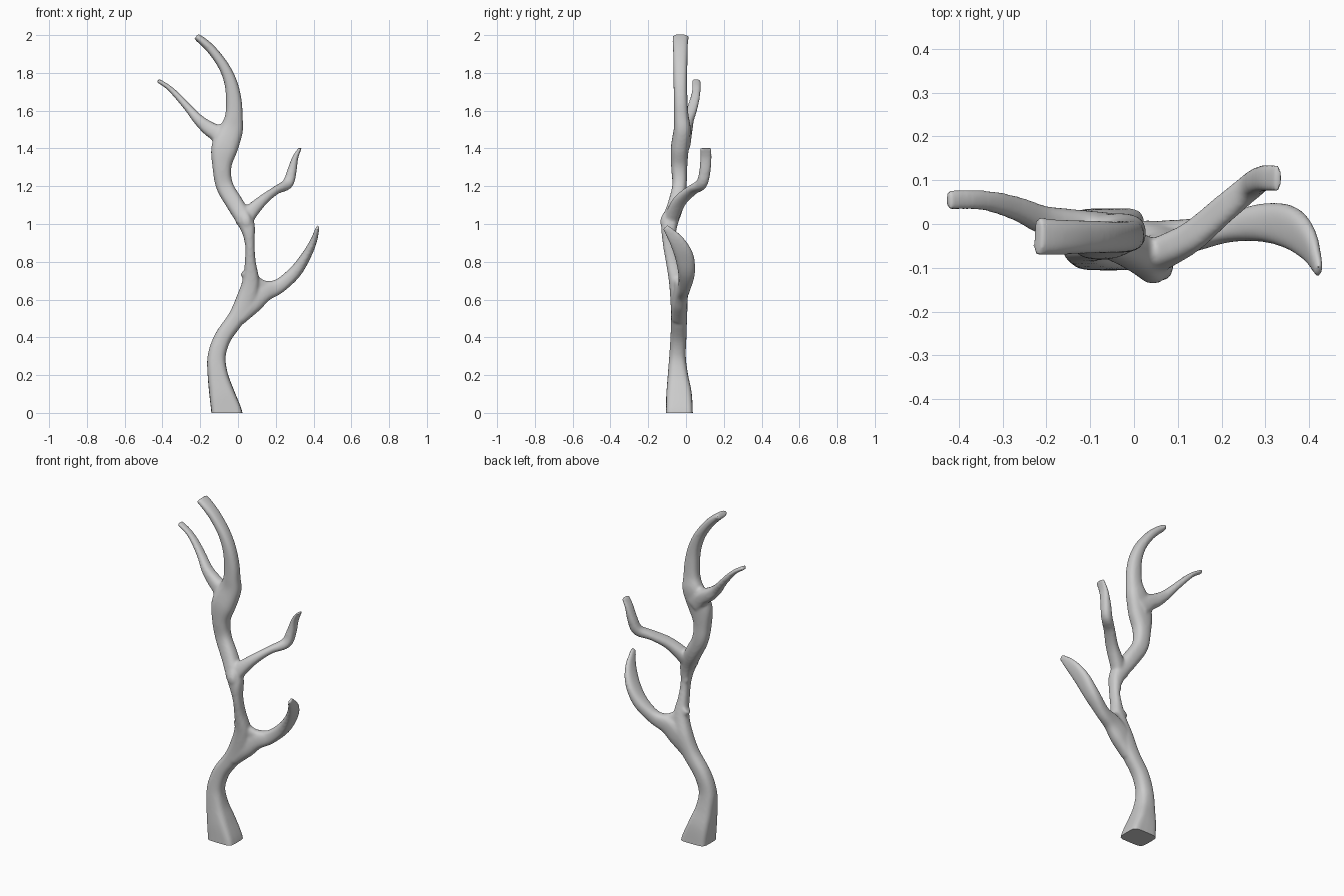
import bpy, bmesh, math
from mathutils import Vector

SIDES, STEPS = 20, 5


def spline(pts, i, t):
    # Catmull-Rom interpolation of (x, y, z, thickness, depth)
    n = len(pts) - 1
    a, b, c, d = (pts[min(max(i + k, 0), n)] for k in (-1, 0, 1, 2))
    return [0.5 * (2*q + (r-p)*t + (2*p - 5*q + 4*r - s)*t*t + (3*q - p - 3*r + s)*t**3)
            for p, q, r, s in zip(a, b, c, d)]


def power(v, e):
    return math.copysign(abs(v) ** e, v)


def limb(bm, pts, square=0.8):
    path = [spline(pts, i, k / STEPS) for i in range(len(pts) - 1) for k in range(STEPS)]
    path.append(list(pts[-1]))
    rings = []
    for i, p in enumerate(path):
        a, b = path[max(i-1, 0)], path[min(i+1, len(path)-1)]
        tan = (Vector(b[:3]) - Vector(a[:3])).normalized()
        side = Vector((0, 1, 0)).cross(tan).normalized()
        depth = tan.cross(side)
        # the foot is nearly square in section, the limbs are round
        e = square if p[2] > 0.3 else 0.35 + (square - 0.35) * max(p[2], 0) / 0.3
        ring = []
        for k in range(SIDES):
            w = 2 * math.pi * k / SIDES
            ring.append(bm.verts.new(Vector(p[:3]) + side * power(math.cos(w), e) * p[3] / 2
                                     + depth * power(math.sin(w), e) * p[4] / 2))
        rings.append(ring)
    for r, s in zip(rings, rings[1:]):
        for k in range(SIDES):
            j = (k + 1) % SIDES
            bm.faces.new((r[k], r[j], s[j], s[k]))
    bm.faces.new(rings[0][::-1])
    bm.faces.new(rings[-1])


bm = bmesh.new()
# trunk running up into the top branch
limb(bm, [(-.055, -.035, -.06, .175, .145), (-.06, -.035, 0, .163, .142),
          (-.085, -.037, .1, .135, .135), (-.107, -.043, .2, .108, .108),
          (-.113, -.045, .3, .096, .088),
          (-.08, -.04, .4, .09, .085), (-.01, -.037, .5, .092, .085),
          (.045, -.038, .6, .11, .09), (.068, -.052, .7, .088, .078),
          (.065, -.073, .8, .058, .067), (.062, -.09, .9, .05, .067),
          (.045, -.087, 1.0, .085, .085), (-.012, -.055, 1.1, .092, .085),
          (-.07, -.035, 1.2, .092, .076), (-.085, -.036, 1.3, .1, .085),
          (-.072, -.033, 1.4, .14, .095), (-.035, -.02, 1.5, .125, .09),
          (-.022, -.025, 1.57, .094, .078),
          (-.022, -.028, 1.65, .084, .073), (-.036, -.03, 1.74, .07, .072),
          (-.07, -.03, 1.825, .058, .074), (-.125, -.03, 1.905, .05, .078),
          (-.175, -.03, 1.957, .045, .083), (-.221, -.028, 1.993, .036, .088)])
# lower right branch, flaring out of the trunk
limb(bm, [(.0, -.042, .5, .085, .075), (.065, -.035, .585, .13, .085),
          (.135, -.025, .64, .11, .075), (.215, -.008, .67, .078, .068),
          (.3, .003, .743, .068, .09), (.36, -.01, .83, .052, .1),
          (.4, -.05, .91, .036, .08), (.423, -.11, .985, .018, .035)])
# middle right branch
limb(bm, [(.02, -.09, .99, .08, .07), (.06, -.068, 1.055, .08, .075),
          (.13, -.03, 1.125, .056, .072), (.2, .03, 1.178, .044, .067),
          (.262, .082, 1.213, .058, .06), (.285, .1, 1.28, .05, .06),
          (.303, .105, 1.35, .032, .062), (.33, .104, 1.404, .015, .068)])
# upper left branch, with a short level run out of the fork
limb(bm, [(-.05, -.02, 1.43, .13, .09), (-.11, -.01, 1.478, .09, .082),
          (-.16, 0, 1.51, .075, .072), (-.21, .01, 1.553, .057, .065),
          (-.26, .032, 1.61, .042, .057), (-.32, .05, 1.677, .034, .05),
          (-.37, .055, 1.725, .026, .046), (-.425, .054, 1.76, .022, .047)])
# webs filling the forks
limb(bm, [(.03, -.055, .75, .05, .05), (.095, -.04, .685, .075, .055),
          (.16, -.025, .67, .05, .045), (.22, -.01, .675, .03, .04)])
limb(bm, [(0, -.02, 1.6, .05, .05), (-.06, -.015, 1.505, .07, .06),
          (-.13, -.005, 1.5, .06, .05), (-.19, .005, 1.54, .03, .04)])
# small pointed knot on the front of the trunk
limb(bm, [(.05, -.075, .9, .03, .04), (.048, -.097, .98, .05, .06),
          (.04, -.106, 1.025, .06, .056), (.02, -.075, 1.09, .03, .03)])
bmesh.ops.recalc_face_normals(bm, faces=bm.faces)
mesh = bpy.data.meshes.new("branch")
bm.to_mesh(mesh)
bm.free()
branch = bpy.data.objects.new("branch", mesh)
bpy.context.collection.objects.link(branch)
bpy.context.view_layer.objects.active = branch
branch.select_set(True)

# melt the limbs into one skin with soft forks
remesh = branch.modifiers.new("merge", 'REMESH')
remesh.mode, remesh.voxel_size = 'VOXEL', 0.007
soft = branch.modifiers.new("soften", 'SMOOTH')
soft.factor, soft.iterations = 0.5, 10
for name in ("merge", "soften"):
    bpy.ops.object.modifier_apply(modifier=name)

# cut the foot flat on the ground
bm = bmesh.new()
bm.from_mesh(branch.data)
cut = bmesh.ops.bisect_plane(bm, geom=bm.verts[:] + bm.edges[:] + bm.faces[:],
                             plane_co=(0, 0, 0), plane_no=(0, 0, 1), clear_inner=True)
bmesh.ops.holes_fill(bm, edges=[g for g in cut["geom_cut"] if isinstance(g, bmesh.types.BMEdge)])
bmesh.ops.recalc_face_normals(bm, faces=bm.faces)
bm.to_mesh(branch.data)
bm.free()
bpy.ops.object.shade_smooth_by_angle(angle=math.radians(50))
